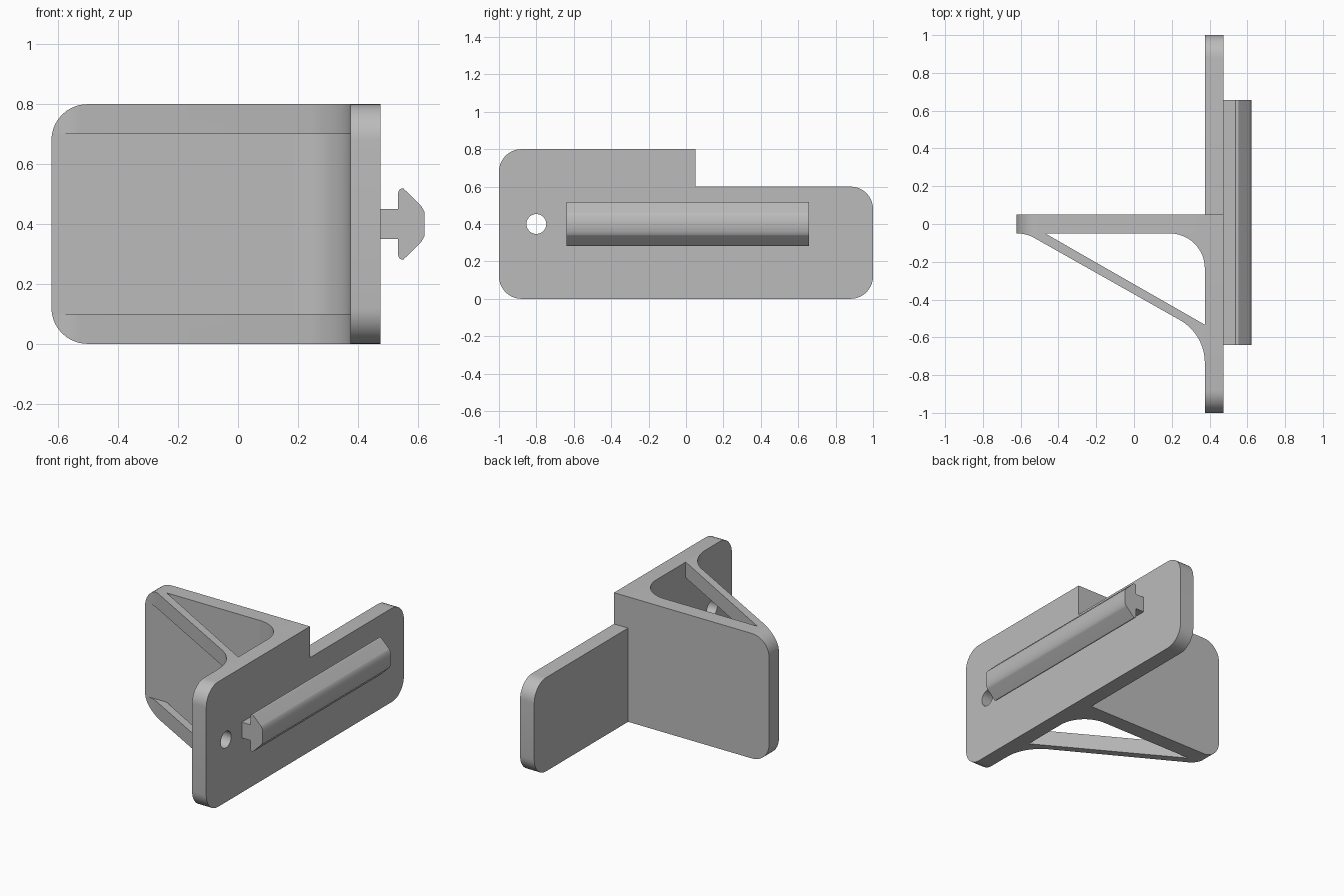
import bpy, bmesh, math
from mathutils import Vector

cube = bpy.data.objects.get("Cube")
if cube:
    bpy.data.objects.remove(cube, do_unlink=True)

grey = bpy.data.materials.new("plain grey")
grey.use_nodes = True
grey.diffuse_color = (0.5, 0.5, 0.5, 1)
grey.node_tree.nodes["Principled BSDF"].inputs["Base Color"].default_value = (0.5, 0.5, 0.5, 1)


def outline(corners, steps=10):
    """Turn (u, v, radius) corners into a closed outline with filleted corners."""
    result = []
    for i, (u, v, radius) in enumerate(corners):
        p = Vector((u, v))
        if radius == 0:
            result.append(p)
            continue
        a = (Vector(corners[i - 1][:2]) - p).normalized()
        b = (Vector(corners[(i + 1) % len(corners)][:2]) - p).normalized()
        half = a.angle(b) / 2
        centre = p + (a + b).normalized() * radius / math.sin(half)
        start = p + a * radius / math.tan(half) - centre
        end = p + b * radius / math.tan(half) - centre
        sweep = start.angle(end)
        for k in range(steps + 1):
            t = k / steps
            result.append(centre + (start * math.sin((1 - t) * sweep)
                                    + end * math.sin(t * sweep)) / math.sin(sweep))
    return result


def prism(name, points, axis, low, high):
    """Extrude an outline along the named axis."""
    place = {"x": lambda p, d: (d, p.x, p.y),
             "y": lambda p, d: (p.x, d, p.y),
             "z": lambda p, d: (p.x, p.y, d)}[axis]
    bm = bmesh.new()
    face = bm.faces.new([bm.verts.new(place(p, low)) for p in points])
    moved = bmesh.ops.extrude_face_region(bm, geom=[face])["geom"]
    shift = Vector(place(Vector((0, 0)), high - low))
    bmesh.ops.translate(bm, vec=shift, verts=[v for v in moved if isinstance(v, bmesh.types.BMVert)])
    bmesh.ops.recalc_face_normals(bm, faces=bm.faces)
    mesh = bpy.data.meshes.new(name)
    bm.to_mesh(mesh)
    bm.free()
    mesh.materials.append(grey)
    obj = bpy.data.objects.new(name, mesh)
    bpy.context.collection.objects.link(obj)
    return obj


def boolean(obj, cutter, operation):
    mod = obj.modifiers.new("cut", "BOOLEAN")
    mod.operation, mod.object, mod.solver = operation, cutter, "EXACT"
    graph = bpy.context.evaluated_depsgraph_get()
    mesh = bpy.data.meshes.new_from_object(obj.evaluated_get(graph))
    obj.modifiers.clear()
    obj.data = mesh


LEFT, INNER, OUTER = -0.623, 0.375, 0.475
TOP, STEP, HALF, ROUND = 0.8, 0.6, 0.05, 0.12

# Stepped back plate with a round screw hole
plate = prism("back_plate", outline([
    (-1, 0, ROUND), (1, 0, ROUND), (1, STEP, ROUND),
    (HALF, STEP, 0), (HALF, TOP, 0), (-1, TOP, ROUND)]), "x", INNER, OUTER)
circle = [Vector((-0.8 + 0.053 * math.cos(k * math.tau / 40),
                  0.4 + 0.053 * math.sin(k * math.tau / 40))) for k in range(40)]
drill = prism("hole_cutter", circle, "x", INNER - 0.1, OUTER + 0.1)
boolean(plate, drill, "DIFFERENCE")

# Upright web with rounded free corners
web_outline = outline([(LEFT, 0, ROUND), (INNER, 0, 0), (INNER, TOP, 0), (LEFT, TOP, ROUND)])
web = prism("web", web_outline, "y", -HALF, HALF)

# Full-height fillet between web and plate
radius = 0.185
arc = [Vector((INNER - radius + radius * math.sin(k * math.pi / 24),
               -HALF - radius + radius * math.cos(k * math.pi / 24))) for k in range(13)]
fillet = prism("inner_fillet", arc + [Vector((INNER, -HALF))], "z", 0, TOP)

# Diagonal braces, trimmed to the rounded web silhouette
brace_outline = outline([
    (-0.68, -HALF, 0), (-0.57, -HALF, 0.18), (INNER, -0.583, 0.26),
    (INNER, -0.9, 0), (INNER, -0.533, 0), (-0.47, -HALF, 0), (-0.47, 0, 0), (-0.68, 0, 0)])
brace_outline = [p for p in brace_outline if p.y > -0.85]
envelope = prism("brace_trimmer", web_outline, "y", -1.2, 0.3)
envelope.scale.x = 1.0
braces = []
for name, low, high in (("lower_brace", -0.1, 0.1), ("upper_brace", 0.7, 0.9)):
    brace = prism(name, brace_outline, "z", low, high)
    boolean(brace, envelope, "INTERSECT")
    braces.append(brace)

# Mushroom-section mounting rail
half_rail = [(OUTER, 0.05, 0), (0.535, 0.05, 0), (0.535, 0.125, 0.014),
             (0.553, 0.118, 0.01), (0.612, 0.06, 0.02), (0.623, 0.04, 0)]
rail_corners = [(x, 0.4 + z, r) for x, z, r in half_rail]
rail_corners += [(x, 0.4 - z, r) for x, z, r in reversed(half_rail)]
rail = prism("mounting_rail", outline(rail_corners, 5), "y", -0.64, 0.657)

for helper in (drill, envelope):
    bpy.data.objects.remove(helper, do_unlink=True)
for obj in [plate, web, fillet, rail] + braces:
    obj.data.shade_smooth()
    obj.data.set_sharp_from_angle(angle=math.radians(30))
